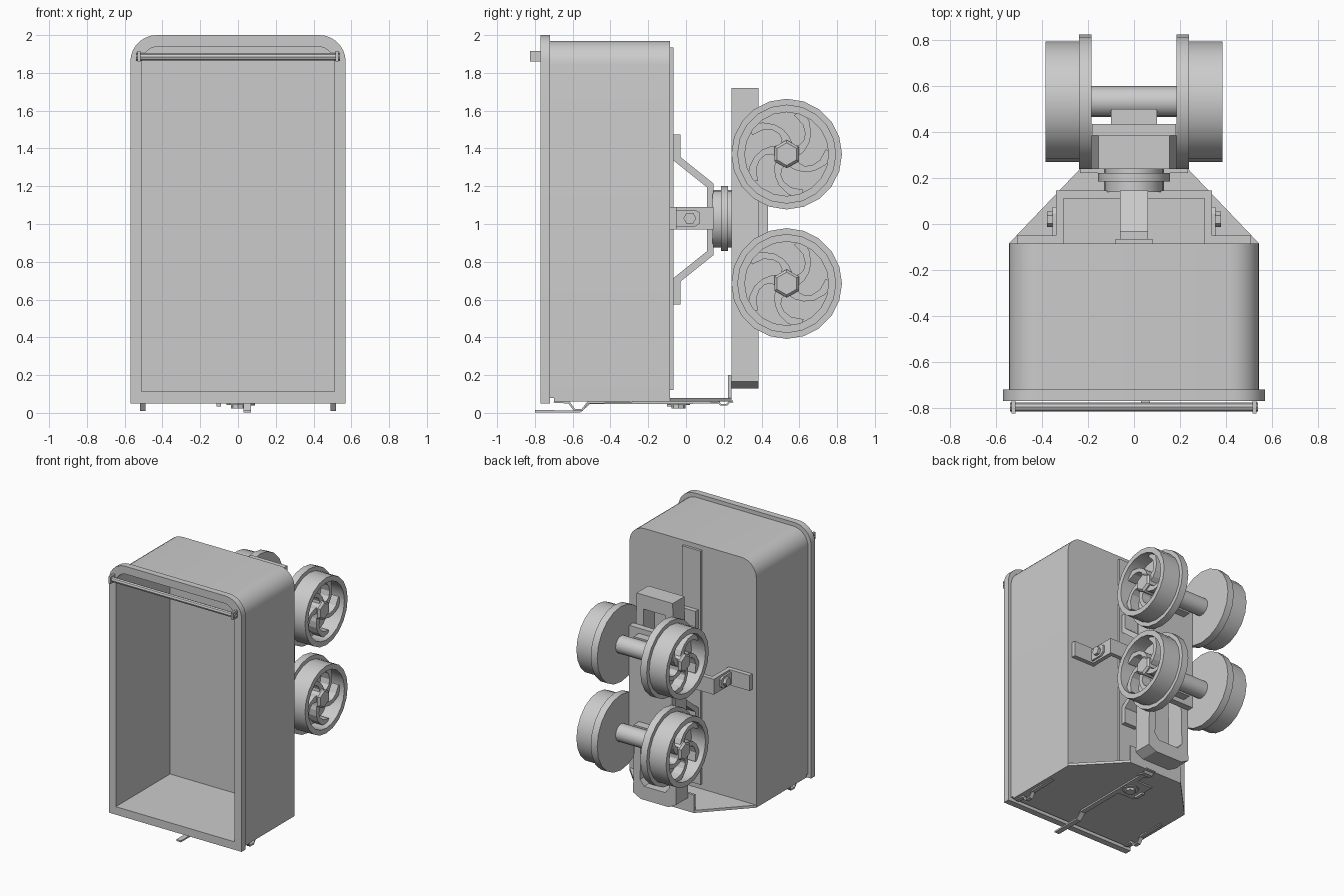
import bpy, bmesh
from math import sin, cos, pi, radians
from mathutils import Vector

if "Cube" in bpy.data.objects:
    bpy.data.objects.remove(bpy.data.objects["Cube"])


def place(axis, a, b, t):
    # 2D profile point (a, b) at distance t along the axis
    return {'x': (t, a, b), 'y': (a, t, b), 'z': (a, b, t)}[axis]


def finish(name, bm, smooth=False):
    bmesh.ops.recalc_face_normals(bm, faces=bm.faces[:])
    me = bpy.data.meshes.new(name)
    bm.to_mesh(me)
    bm.free()
    ob = bpy.data.objects.new(name, me)
    bpy.context.collection.objects.link(ob)
    if smooth:
        bpy.ops.object.select_all(action='DESELECT')
        ob.select_set(True)
        bpy.context.view_layer.objects.active = ob
        bpy.ops.object.shade_smooth_by_angle(angle=radians(32))
    return ob


def loft(name, axis, loops, smooth=False, closed=False):
    # loops: list of (profile points, distance along axis)
    bm = bmesh.new()
    rings = [[bm.verts.new(place(axis, a, b, t)) for a, b in pts] for pts, t in loops]
    n = len(rings[0])
    pairs = list(zip(rings, rings[1:])) + ([(rings[-1], rings[0])] if closed else [])
    for r, s in pairs:
        for i in range(n):
            j = (i + 1) % n
            bm.faces.new((r[i], r[j], s[j], s[i]))
    if not closed:
        bm.faces.new(rings[0])
        bm.faces.new(rings[-1])
    return finish(name, bm, smooth)


def prism(name, axis, pts, lo, hi, smooth=False):
    return loft(name, axis, [(pts, lo), (pts, hi)], smooth)


def box(name, x0, x1, y0, y1, z0, z1):
    return prism(name, 'z', [(x0, y0), (x1, y0), (x1, y1), (x0, y1)], z0, z1)


def circle(a, b, r, n, rb=None, start=0.0):
    rb = rb or r
    return [(a + r * cos(start + 2 * pi * i / n), b + rb * sin(start + 2 * pi * i / n)) for i in range(n)]


def turned(name, axis, a, b, steps, n, smooth=True, start=0.0):
    # steps: (radius, distance) pairs
    return loft(name, axis, [(circle(a, b, r, n, None, start), t) for r, t in steps], smooth)


def strip(path, w):
    # flat bar outline around an open 2D path
    ps = [Vector(p) for p in path]
    left, right = [], []
    for i, p in enumerate(ps):
        d = (ps[min(i + 1, len(ps) - 1)] - ps[max(i - 1, 0)]).normalized()
        k = Vector((-d.y, d.x)) * (w[i] if isinstance(w, list) else w) / 2
        left.append(tuple(p + k))
        right.append(tuple(p - k))
    return left + right[::-1]


def arch(hw, z0, z1, r, n=7):
    # square at the bottom, rounded at the top
    pts = [(-hw, z0), (hw, z0)]
    pts += [(hw - r + r * cos(pi / 2 * i / n), z1 - r + r * sin(pi / 2 * i / n)) for i in range(n + 1)]
    pts += [(-x, z) for x, z in pts[:1:-1]]
    return pts


# Tub with folded rim, open to the front
body, rim, inner = arch(.545, .08, 1.97, .13), arch(.57, .05, 2.0, .14), arch(.51, .112, 1.94, .09)
loft("tub", 'y', [(body, -.085), (body, -.72), (rim, -.72), (rim, -.77), (inner, -.77), (inner, -.105)], True)

# Tipping rod across the mouth
turned("tip_rod", 'x', -.797, 1.885, [(.019, -.54), (.019, .54)], 8)
for s in (-1, 1):
    box("rod_bracket", s * .525 - .008, s * .525 + .008, -.825, -.765, 1.86, 1.915)

# Backbone strip and the two crossed hat brackets
box("spine_strip", -.08, .08, -.09, -.065, .12, 1.935)


def hat(flange, top, foot, web_out, base, crown, th, c=0.0):
    half = [(flange, base), (flange, base + th), (foot, base + th), (web_out, crown),
            ]
    under = [(web_out - (.02 if foot != web_out else th), crown - th),
             (foot - (.02 if foot != web_out else th), base)]
    out = half + [(-a, b) for a, b in half[::-1]]
    ins = [(-a, b) for a, b in under[::-1]] + under
    ins = [(-under[1][0], base), (-under[0][0], crown - th), (under[0][0], crown - th), (under[1][0], base)]
    return [(a + c, b) for a, b in out + ins]


cross = hat(.51, 0, .34, .34, -.085, .145, .034)
prism("cross_bracket", 'z', cross, .97, 1.09)
upright = [(b, a) for a, b in hat(.45, 0, .33, .19, -.065, .145, .035, 1.025)]
prism("upright_bracket", 'x', upright, -.06, .06)
for s in (-1, 1):
    plate = [(-.05, .985), (.045, .985), (.075, 1.005), (.075, 1.06), (.045, 1.075), (-.05, 1.075)]
    prism("pivot_plate", 'x', plate, s * .335, s * .355)
    turned("pivot_bolt", 'x', .02, 1.03, [(.034, s * .35), (.034, s * .378)], 6, False)

# Turntable between tub and truck
for nm, rx, rz, lo, hi in (("turntable_drum", .13, .153, .14, .25), ("turntable_ring", .156, .172, .185, .222)):
    prism(nm, 'y', circle(0, 1.028, rx, 20, rz), lo, hi, True)

# Truck frame: tapered ring, chamfered at the lower end
outer = [(-.155, 1.72), (.155, 1.72), (.185, .165), (.12, .13), (-.12, .13), (-.185, .165)]
hole = [(-.095, 1.61), (.095, 1.61), (.125, .28), (.09, .235), (-.09, .235), (-.125, .28)]
loft("truck_frame", 'y', [(outer, .24), (outer, .385), (hole, .385), (hole, .24)], closed=True)
box("frame_bolster", -.13, .13, .245, .395, .86, 1.2)
box("axle_plate", -.183, .183, .385, .435, .58, 1.48)

# Wheel sets
for z in (1.37, .685):
    turned("axle", 'x', .533, z, [(.067, -.2), (.067, .2)], 16)
    box("axle_saddle", -.10, .10, .43, .50, z - .07, z + .07)
    for s in (-1, 1):
        steps = [(.293, .185), (.293, .24), (.262, .24), (.262, .385), (.222, .385), (.222, .265)]
        turned("wheel", 'x', .533, z, [(r, s * t) for r, t in steps], 20)
        turned("wheel_hub", 'x', .533, z, [(.075, s * .26), (.075, s * .355), (.06, s * .37)], 6, False, pi / 6)
        for k in range(5):
            path = []
            for i in range(6):
                r, a = .05 + .18 * i / 5, 2 * pi * k / 5 + .3 + 1.0 * (i / 5) ** 1.5
                path.append((.533 + r * cos(a), z + r * sin(a)))
            prism("wheel_spoke", 'x', strip(path, [.06, .042, .032, .032, .038, .055]), s * .27, s * .345)

# End door, overhanging the truck, with turned-up lip
door = [(-.545, -.7), (.545, -.7), (.545, -.085), (.235, .24), (-.235, .24), (-.545, -.085)]
prism("end_door", 'z', door, .06, .08)
box("door_lip", -.235, .235, .222, .24, .08, .2)

# Door latch: bent lever, guide loop and pivot stack
lever = [(-.8, .008), (-.56, .008), (-.51, .052), (.18, .055)]
prism("latch_lever", 'x', strip(lever, .012), .03, .07)
loop = [(.13, .06), (.17, .058), (.185, .043), (.215, .043), (.23, .058), (.25, .06)]
prism("latch_loop", 'x', strip(loop, .01), .01, .09)
box("latch_plate", -.11, .06, -.14, .07, .05, .062)
turned("latch_pivot", 'z', 0, -.04, [(.06, .055), (.06, .042), (.038, .042), (.038, .024)], 8, False)
box("latch_stop", -.115, -.09, -.1, -.02, .035, .055)

# Door hinge loops at both sides
for s in (-1, 1):
    ear = [(-.7, .06), (-.62, .055), (-.59, .015), (-.55, .015), (-.52, .055), (-.3, .06)]
    prism("door_hinge", 'x', strip(ear, .012), s * .49, s * .52)
